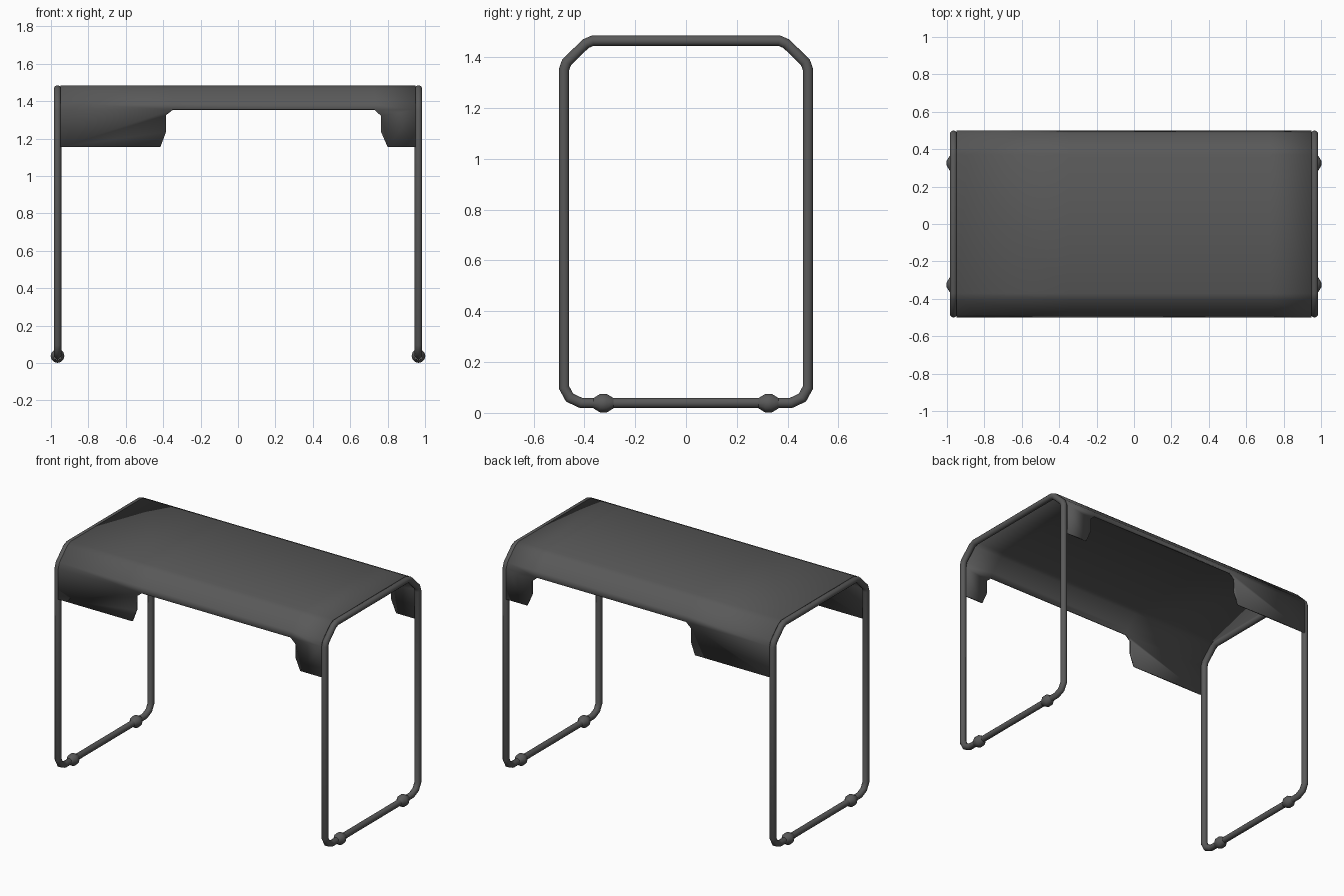
import bpy, bmesh, math
from mathutils import Vector

cube = bpy.data.objects.get("Cube")
if cube:
    bpy.data.objects.remove(cube, do_unlink=True)

mat = bpy.data.materials.new("dark grey")
mat.use_nodes = True
GREY = (0.1, 0.1, 0.1, 1)
mat.diffuse_color = GREY
bsdf = mat.node_tree.nodes["Principled BSDF"]
bsdf.inputs["Base Color"].default_value = GREY

SIDES = 12
TUBE = 0.02
FRAME_X = 0.965


def finish(name, bm, angle):
    """Turn a bmesh into a named, smooth-shaded object."""
    bmesh.ops.remove_doubles(bm, verts=bm.verts, dist=0.0001)
    bmesh.ops.recalc_face_normals(bm, faces=bm.faces)
    mesh = bpy.data.meshes.new(name)
    bm.to_mesh(mesh)
    bm.free()
    mesh.materials.append(mat)
    obj = bpy.data.objects.new(name, mesh)
    bpy.context.collection.objects.link(obj)
    bpy.ops.object.select_all(action='DESELECT')
    obj.select_set(True)
    bpy.context.view_layer.objects.active = obj
    bpy.ops.object.shade_smooth_by_angle(angle=math.radians(angle))
    return obj


def bridge(bm, rings, closed):
    """Join successive closed rings of vertices with quads."""
    count = len(rings)
    for i in range(count if closed else count - 1):
        a, b = rings[i], rings[(i + 1) % count]
        for k in range(SIDES):
            m = (k + 1) % SIDES
            bm.faces.new((a[k], a[m], b[m], b[k]))


def mitres(path):
    """Outward mitred normals of a closed anticlockwise (y, z) loop."""
    result = []
    for i, p in enumerate(path):
        d1 = (p - path[i - 1]).normalized()
        d2 = (path[(i + 1) % len(path)] - p).normalized()
        n1, n2 = Vector((d1.y, -d1.x)), Vector((d2.y, -d2.x))
        result.append((n1 + n2) / (1 + n1.dot(n2)))
    return result


# Centre line of the end frames, as half a loop mirrored in y
half = [Vector(p) for p in ((0.413, 0.039), (0.458, 0.06), (0.48, 0.1),
                            (0.48, 1.352), (0.47, 1.38),
                            (0.395, 1.453), (0.367, 1.465))]
loop = half + [Vector((-p.x, p.y)) for p in reversed(half)]
normals = mitres(loop)

for side, label in ((1, "left"), (-1, "right")):
    # Tubular end frame
    bm = bmesh.new()
    rings = []
    for p, n in zip(loop, normals):
        ring = []
        for k in range(SIDES):
            a = math.tau * k / SIDES
            q = p + n * TUBE * math.sin(a)
            ring.append(bm.verts.new((side * FRAME_X + TUBE * math.cos(a), q.x, q.y)))
        rings.append(ring)
    bridge(bm, rings, True)
    finish(label + "_frame", bm, 50)

    # Collar feet around the floor rail
    for y, end in ((-0.325, "front"), (0.325, "back")):
        bm = bmesh.new()
        rings = []
        for dy, r in ((-0.04, TUBE), (-0.012, 0.037), (0.012, 0.037), (0.04, TUBE)):
            rings.append([bm.verts.new((side * FRAME_X + r * math.cos(math.tau * k / SIDES),
                                        y + dy,
                                        0.038 + r * math.sin(math.tau * k / SIDES)))
                          for k in range(SIDES)])
        bridge(bm, rings, False)
        finish(f"{label}_{end}_foot", bm, 40)

# Desk top: bent sheet following the outside of the frame
bm = bmesh.new()
arch = [p + n * TUBE for p, n in zip(loop, normals) if p.y > 1.3]
END = 0.95
stations = (-END, -0.35, 0.73, END)
grid = [[bm.verts.new((x, p.x, p.y)) for x in stations] for p in arch]
for a, b in zip(grid, grid[1:]):
    for k in range(len(stations) - 1):
        bm.faces.new((a[k], a[k + 1], b[k + 1], b[k]))

# Hanging flaps either side of the cut-out, front and back
edge_z = arch[0].y
long_flap = ((-END, edge_z), (-END, 1.155), (-0.415, 1.155),
             (-0.385, 1.235), (-0.385, 1.325), (-0.35, edge_z))
short_flap = ((0.73, edge_z), (0.765, 1.322), (0.765, 1.235),
              (0.8, 1.155), (END, 1.155), (END, edge_z))
for y in (arch[0].x, arch[-1].x):
    for outline in (long_flap, short_flap):
        bm.faces.new([bm.verts.new((x, y, z)) for x, z in outline])

top = finish("desk_top", bm, 30)
solid = top.modifiers.new("thickness", 'SOLIDIFY')
solid.thickness = 0.01
# Thicken towards the inside of the bend
up = max(top.data.polygons, key=lambda f: f.area).normal.z > 0
solid.offset = -1 if up else 1
